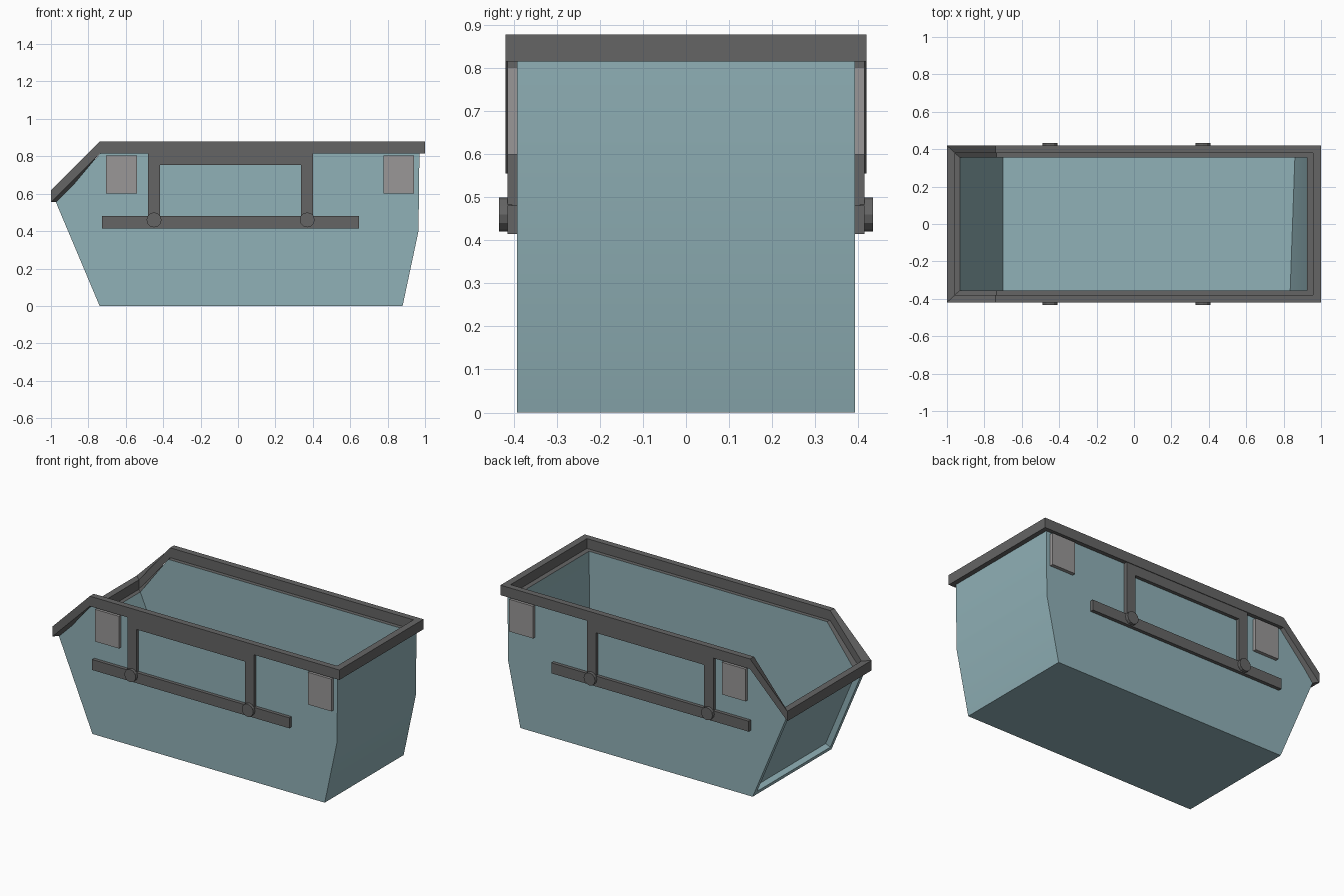
import bpy, bmesh
from math import pi, radians
from mathutils import Matrix, Vector

if "Cube" in bpy.data.objects:
    bpy.data.objects.remove(bpy.data.objects["Cube"])


def material(name, rgb):
    m = bpy.data.materials.new(name)
    m.diffuse_color = (*rgb, 1)
    m.use_nodes = True
    m.node_tree.nodes["Principled BSDF"].inputs["Base Color"].default_value = m.diffuse_color
    return m


BLUE = material("blue_steel", (0.28, 0.44, 0.475))
DARK = material("dark_steel", (0.13, 0.13, 0.13))
GREY = material("grey_plate", (0.32, 0.31, 0.31))


def finish(name, bm, mat):
    bmesh.ops.recalc_face_normals(bm, faces=bm.faces[:])
    me = bpy.data.meshes.new(name)
    bm.to_mesh(me)
    bm.free()
    ob = bpy.data.objects.new(name, me)
    bpy.context.collection.objects.link(ob)
    me.materials.append(mat)
    return ob


def box(bm, x0, x1, y0, y1, z0, z1):
    size = Matrix.Diagonal((x1 - x0, y1 - y0, z1 - z0, 1))
    mid = Matrix.Translation(((x0 + x1) / 2, (y0 + y1) / 2, (z0 + z1) / 2))
    bmesh.ops.create_cube(bm, size=1, matrix=mid @ size)


# Skip body: double shell, profiles in x-z
outer = [(-0.735, 0.816), (-0.975, 0.558), (-0.74, 0), (0.88, 0), (0.965, 0.4), (0.97, 0.816)]
inner = [(-0.735, 0.816), (-0.93, 0.558), (-0.70, 0.03), (0.85, 0.03), (0.92, 0.4), (0.925, 0.816)]
bm = bmesh.new()


def shell(profile, half_width):
    l, r = [[bm.verts.new((x, y, z)) for x, z in profile] for y in (-half_width, half_width)]
    bm.faces.new(l)
    bm.faces.new(r[::-1])
    strips = [bm.faces.new((l[i], r[i], r[i + 1], l[i + 1])) for i in range(1, 5)]
    return (l, r), strips


out, out_strips = shell(outer, 0.393)
inn, inn_strips = shell(inner, 0.355)
# slightly skewed inner floor edge at the steep end
inn[0][3].co.x = 0.835
inn[1][3].co.x = 0.86
# dark top ledge joining both skins
ledge = []
for o, i in zip(out, inn):
    for a, b in ((5, 0), (0, 1)):
        ledge.append(bm.faces.new((o[a], o[b], i[b], i[a])))
for k in (1, 5):
    ledge.append(bm.faces.new((out[0][k], out[1][k], inn[1][k], inn[0][k])))
for f in ledge:
    f.material_index = 1
# recessed panel in the sloped end
bmesh.ops.recalc_face_normals(bm, faces=bm.faces[:])
end = out_strips[0]
bmesh.ops.inset_individual(bm, faces=[end], thickness=0.04)
bmesh.ops.inset_individual(bm, faces=[end], thickness=0.0005, depth=-0.035)
body = finish("skip_body", bm, BLUE)
body.data.materials.append(DARK)
body.data.shade_smooth()
body.data.set_sharp_from_angle(angle=radians(20))

# Rim: upright frame following the bent top edge
bm = bmesh.new()
heights = (0.618, 0.878, 0.878, 0.878, 0.878, 0.618)


def rim_loop(x_end, half_width, drop):
    pts = [(-x_end, -1), (-0.74, -1), (x_end, -1), (x_end, 1), (-0.74, 1), (-x_end, 1)]
    return [bm.verts.new((x, s * half_width, z - drop)) for (x, s), z in zip(pts, heights)]


loops = [rim_loop(1, 0.419, 0), rim_loop(0.957, 0.38, 0),
         rim_loop(0.957, 0.38, 0.063), rim_loop(1, 0.419, 0.063)]
for a, b in zip(loops, loops[1:] + loops[:1]):
    for i in range(6):
        j = (i + 1) % 6
        bm.faces.new((a[i], a[j], b[j], b[i]))
finish("top_rim", bm, DARK)

# Lifting frames, pins and corner plates on both long sides
for side, s in (("front", -1), ("back", 1)):
    ya, yb = sorted((s * 0.39, s * 0.415))
    bm = bmesh.new()
    box(bm, -0.727, 0.648, ya, yb, 0.415, 0.481)
    finish(side + "_lower_rail", bm, DARK)

    # inverted U bracket
    u = [(-0.481, 0.481), (-0.417, 0.481), (-0.417, 0.753), (0.338, 0.753),
         (0.338, 0.481), (0.401, 0.481), (0.401, 0.816), (-0.481, 0.816)]
    bm = bmesh.new()
    f = bm.faces.new([bm.verts.new((x, ya, z)) for x, z in u])
    ext = bmesh.ops.extrude_face_region(bm, geom=[f], use_keep_orig=True)
    moved = [g for g in ext["geom"] if isinstance(g, bmesh.types.BMVert)]
    bmesh.ops.translate(bm, verts=moved, vec=Vector((0, yb - ya, 0)))
    finish(side + "_bracket", bm, DARK)

    bm = bmesh.new()
    for x in (-0.449, 0.37):
        bmesh.ops.create_cone(bm, cap_ends=True, segments=12, radius1=0.04, radius2=0.04, depth=0.03,
                              matrix=Matrix.Translation((x, s * 0.419, 0.46)) @ Matrix.Rotation(pi / 2, 4, 'X'))
    finish(side + "_lifting_pins", bm, DARK)

    bm = bmesh.new()
    for x0, x1 in ((-0.705, -0.54), (0.777, 0.942)):
        box(bm, x0, x1, ya, yb, 0.6, 0.803)
    finish(side + "_corner_plates", bm, GREY)
